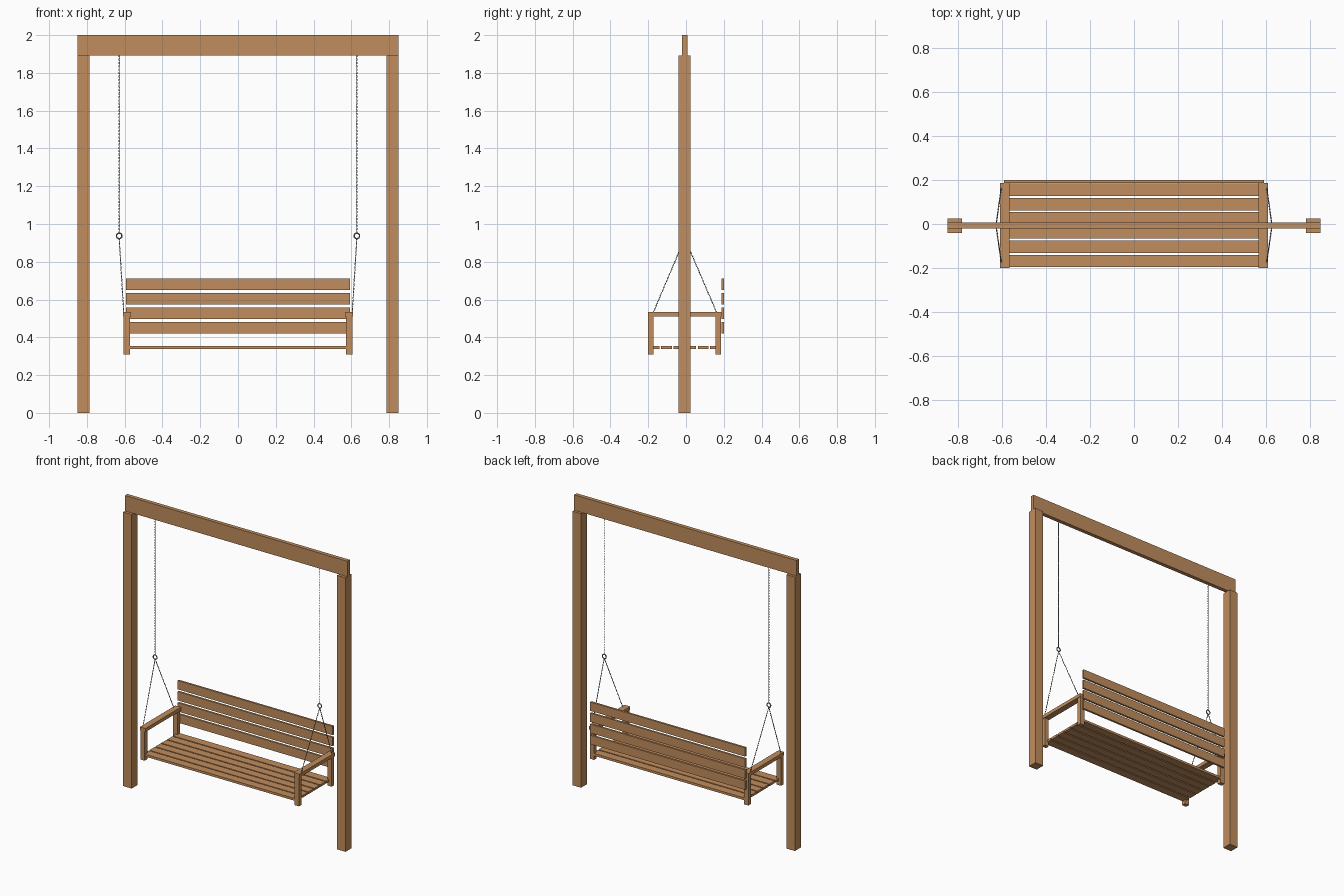
import bpy
import bmesh
import math
from mathutils import Matrix, Vector

cube = bpy.data.objects.get("Cube")
if cube:
    bpy.data.objects.remove(cube, do_unlink=True)


def make_material(name, colour):
    mat = bpy.data.materials.new(name)
    mat.use_nodes = True
    mat.diffuse_color = (*colour, 1)
    mat.node_tree.nodes["Principled BSDF"].inputs["Base Color"].default_value = (*colour, 1)
    return mat


WOOD = make_material("warm wood", (0.53, 0.268, 0.11))
STEEL = make_material("grey steel", (0.25, 0.28, 0.31))


def add_object(name, bm, mat):
    mesh = bpy.data.meshes.new(name)
    bm.to_mesh(mesh)
    bm.free()
    mesh.materials.append(mat)
    obj = bpy.data.objects.new(name, mesh)
    bpy.context.collection.objects.link(obj)
    return obj


def board(name, x, y, z):
    """Wooden board spanning the given (low, high) ranges."""
    bm = bmesh.new()
    spans = (x, y, z)
    centre = Vector([(a + b) / 2 for a, b in spans])
    size = Vector([abs(b - a) for a, b in spans])
    bmesh.ops.create_cube(bm, size=1, matrix=Matrix.Translation(centre) @ Matrix.Diagonal(size).to_4x4())
    return add_object(name, bm, WOOD)


def add_ring(bm, matrix, radius, wire, segments, sides, stretch=0):
    """Torus in the local xz plane, pulled apart along z by stretch."""
    loops = []
    for i in range(segments):
        a = 2 * math.pi * (i + 0.5) / segments
        shift = math.copysign(stretch, math.sin(a))
        loop = []
        for j in range(sides):
            b = 2 * math.pi * j / sides
            r = radius + wire * math.cos(b)
            point = Vector((r * math.cos(a), wire * math.sin(b), r * math.sin(a) + shift))
            loop.append(bm.verts.new(matrix @ point))
        loops.append(loop)
    for i in range(segments):
        p, q = loops[i], loops[(i + 1) % segments]
        for j in range(sides):
            k = (j + 1) % sides
            face = bm.faces.new((p[j], p[k], q[k], q[j]))
            face.smooth = True


def chain(name, start, end):
    """Row of links, each turned a quarter from the last."""
    start, end = Vector(start), Vector(end)
    line = end - start
    turn = line.to_track_quat('Z', 'Y').to_matrix().to_4x4()
    count = round(line.length / 0.009)
    bm = bmesh.new()
    for i in range(count):
        place = Matrix.Translation(start + line * (i + 0.5) / count)
        twist = Matrix.Rotation(math.pi / 2 * (i % 2), 4, 'Z')
        add_ring(bm, place @ turn @ twist, 0.0021, 0.0012, 10, 5, 0.0031)
    bmesh.ops.recalc_face_normals(bm, faces=bm.faces)
    return add_object(name, bm, STEEL)


# Frame
MID = -0.0065
board("top_beam", (-0.85, 0.85), (-0.02, 0.007), (1.893, 2.0))

for side, s in (("left", 1), ("right", -1)):
    board(side + "_post", (s * 0.785, s * 0.85), (-0.04, 0.025), (0, 1.893))

    # Arm and legs
    board(side + "_armrest", (s * 0.567, s * 0.61), (-0.2, 0.187), (0.51, 0.534))
    board(side + "_front_leg", (s * 0.573, s * 0.606), (-0.2, -0.172), (0.31, 0.51))
    board(side + "_back_leg", (s * 0.573, s * 0.606), (0.156, 0.185), (0.31, 0.51))

    # Hanging chains and ring
    x = s * 0.629
    chain(side + "_upper_chain", (x, MID, 1.893), (x, MID, 0.95))
    for end, y in (("front", -0.174), ("back", 0.163)):
        chain(f"{side}_{end}_chain", (x, MID, 0.924), (s * 0.605, y, 0.53))
    bm = bmesh.new()
    add_ring(bm, Matrix.Translation((x, MID, 0.937)), 0.0145, 0.0036, 24, 8)
    bmesh.ops.recalc_face_normals(bm, faces=bm.faces)
    add_object(side + "_ring", bm, STEEL)

# Seat slats
for i in range(6):
    y = MID + (i - 2.5) * 0.0648
    board(f"seat_slat_{i + 1}", (-0.585, 0.585), (y - 0.0283, y + 0.0283), (0.338, 0.354))

# Back slats
for i in range(4):
    z = 0.421 + i * 0.0765
    board(f"back_slat_{i + 1}", (-0.592, 0.592), (0.187, 0.201), (z, z + 0.061))
